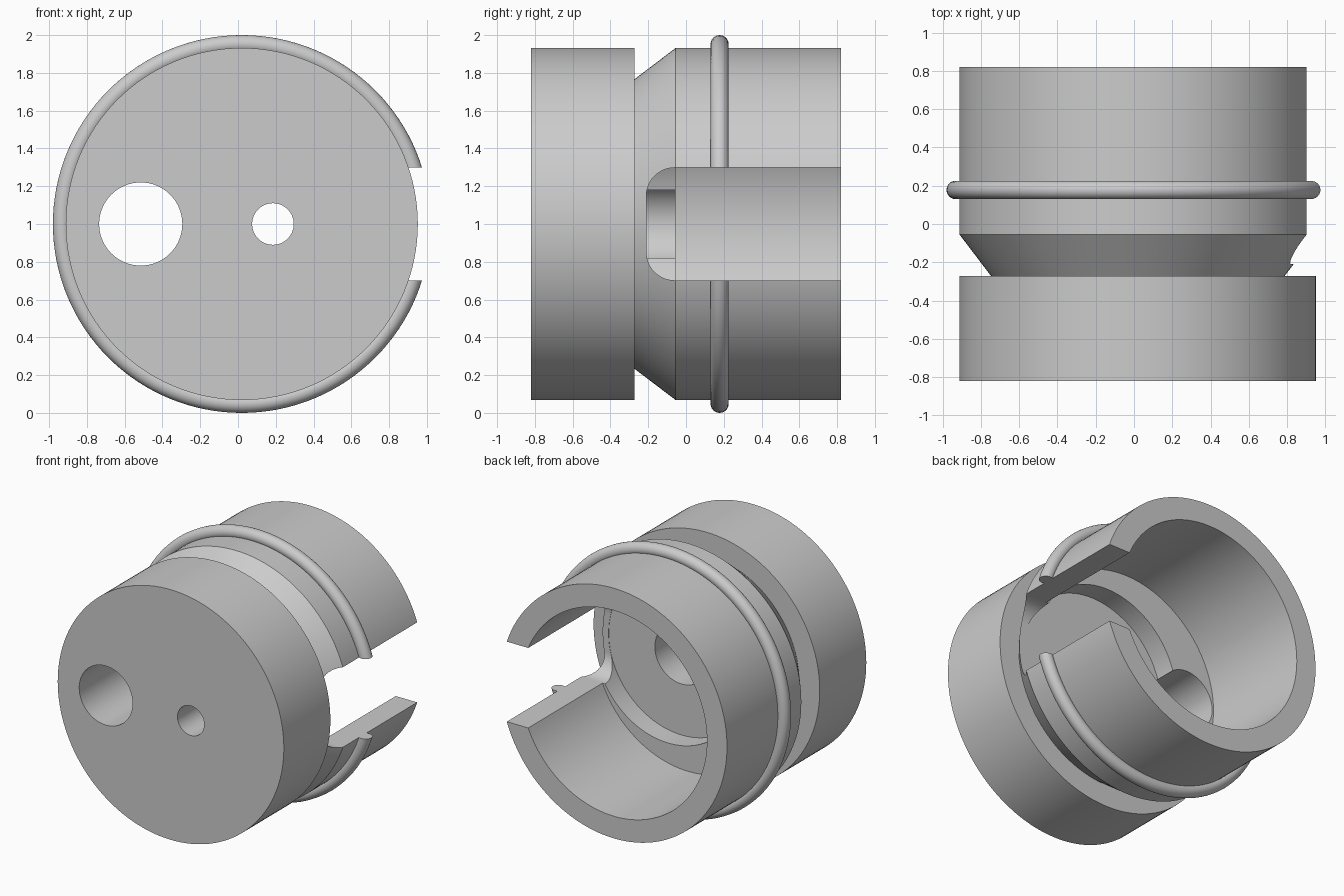
import bpy, bmesh, math
from mathutils import Matrix, Vector

if "Cube" in bpy.data.objects:
    bpy.data.objects.remove(bpy.data.objects["Cube"])

CX, CZ = 0.02, 1.0   # main axis runs along y through here
SEG = 128


def finish(name, bm):
    bmesh.ops.recalc_face_normals(bm, faces=bm.faces)
    mesh = bpy.data.meshes.new(name)
    bm.to_mesh(mesh)
    bm.free()
    ob = bpy.data.objects.new(name, mesh)
    bpy.context.collection.objects.link(ob)
    return ob


def lathe(name, profile, closed=False):
    """Spin (radius, y) points around the main axis."""
    bm = bmesh.new()
    rings = [[bm.verts.new((CX + r * math.cos(a), y, CZ + r * math.sin(a)))
              for a in (2 * math.pi * i / SEG for i in range(SEG))] for r, y in profile]
    for a, b in zip(rings, rings[1:] + (rings[:1] if closed else [])):
        for i in range(SEG):
            j = (i + 1) % SEG
            bm.faces.new((a[i], a[j], b[j], b[i]))
    if not closed:
        bm.faces.new(rings[0])
        bm.faces.new(rings[-1])
    return finish(name, bm)


def cylinder_cutter(name, x, r, y0, y1):
    bm = bmesh.new()
    m = Matrix.Translation((x, (y0 + y1) / 2, CZ)) @ Matrix.Rotation(math.pi / 2, 4, 'X')
    bmesh.ops.create_cone(bm, cap_ends=True, segments=96, radius1=r, radius2=r,
                          depth=y1 - y0, matrix=m)
    return finish(name, bm)


def cut(ob, cutter):
    mod = ob.modifiers.new("cut", 'BOOLEAN')
    mod.operation, mod.solver, mod.object = 'DIFFERENCE', 'EXACT', cutter
    cutter.hide_render = True
    bpy.context.view_layer.objects.active = ob
    bpy.ops.object.modifier_apply(modifier=mod.name)


# Main body: front block, neck cone, hollow rear sleeve
body = lathe("body", [(0.932, -0.82), (0.932, -0.272), (0.767, -0.272), (0.932, -0.055),
                      (0.932, 0.82), (0.767, 0.82), (0.767, -0.055)])

# Raised bead around the sleeve
bead = lathe("bead_ring", [(0.952 + 0.048 * math.cos(t), 0.178 + 0.048 * math.sin(t))
                           for t in (2 * math.pi * k / 24 for k in range(24))], closed=True)

# Side slot with rounded inner corners
bm = bmesh.new()
y0, rad, half = -0.21, 0.15, 0.298
outline = [(1.2, CZ + half), (1.2, CZ - half)]
for k in range(13):
    a = math.pi / 2 * k / 12
    outline.append((y0 + rad - rad * math.sin(a), CZ - half + rad - rad * math.cos(a)))
for k in range(13):
    a = math.pi / 2 * k / 12
    outline.append((y0 + rad - rad * math.cos(a), CZ + half - rad + rad * math.sin(a)))
face = bm.faces.new([bm.verts.new((0.45, y, z)) for y, z in outline])
ext = bmesh.ops.extrude_face_region(bm, geom=[face])
bmesh.ops.translate(bm, vec=Vector((1, 0, 0)),
                    verts=[v for v in ext["geom"] if isinstance(v, bmesh.types.BMVert)])
slot = finish("slot_cutter", bm)

# Off-centre pocket, large through hole, stepped small hole
cutters = [cylinder_cutter("pocket_cutter", 0.185, 0.60, -0.212, 0.0),
           cylinder_cutter("large_hole_cutter", -0.515, 0.22, -1.0, 0.0),
           cylinder_cutter("counterbore_cutter", 0.185, 0.22, -0.55, -0.1),
           cylinder_cutter("small_hole_cutter", 0.185, 0.11, -1.0, -0.1)]
for c in cutters + [slot]:
    cut(body, c)
cut(bead, slot)
for c in cutters + [slot]:
    bpy.data.objects.remove(c)

for ob in (body, bead):
    bpy.ops.object.select_all(action='DESELECT')
    ob.select_set(True)
    bpy.context.view_layer.objects.active = ob
    bpy.ops.object.shade_smooth_by_angle(angle=math.radians(25))
